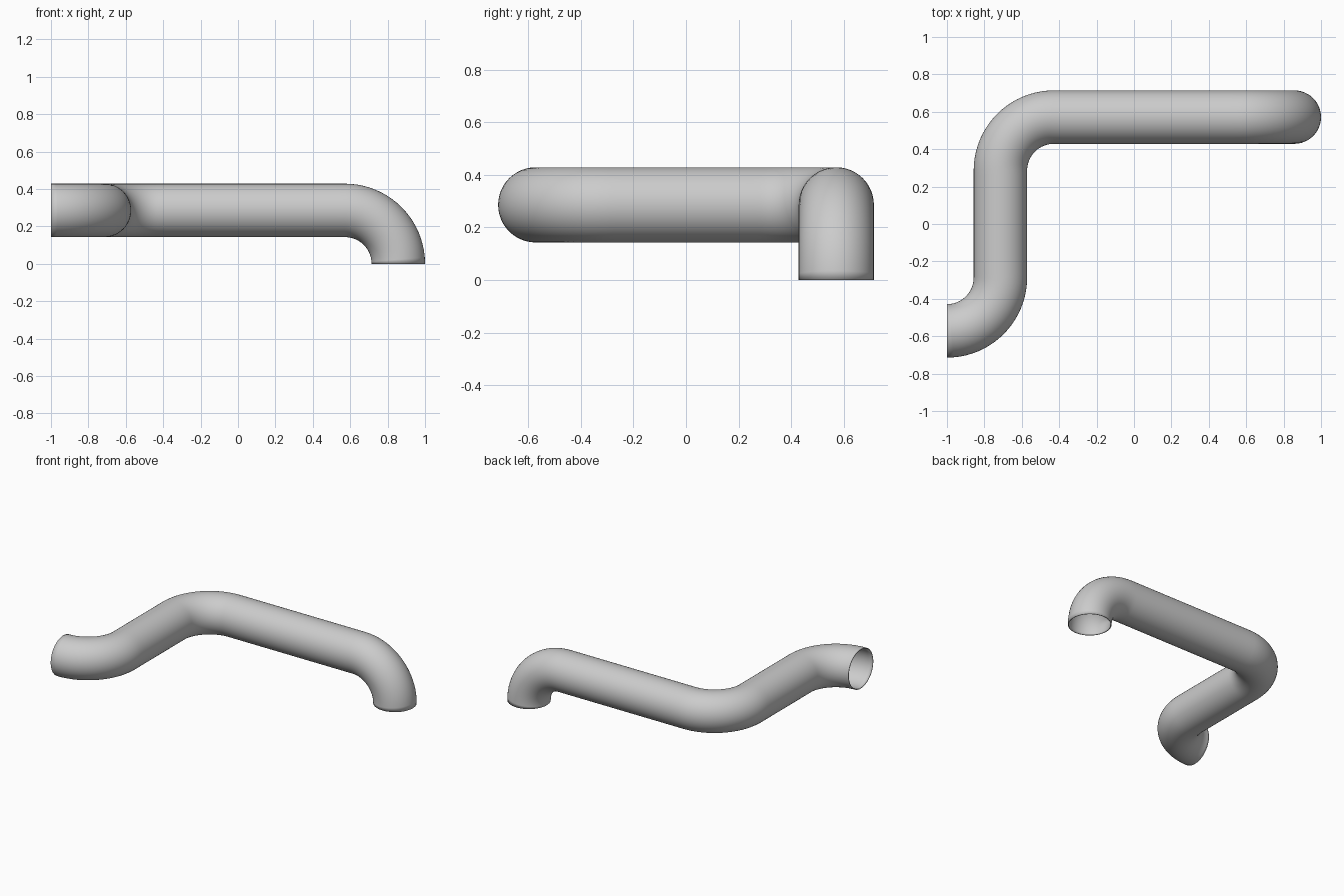
import bpy
from mathutils import Vector

if "Cube" in bpy.data.objects:
    bpy.data.objects.remove(bpy.data.objects["Cube"])

R = 2 / 7          # bend radius
TUBE = 1 / 7       # pipe outer radius
K = 0.5523 * R     # handle length of a quarter bend
WALL = 0.006

# centre-line: (point, direction of travel, handle in, handle out)
X, Y, DOWN = Vector((1, 0, 0)), Vector((0, 1, 0)), Vector((0, 0, -1))
path = [
    ((-1, -2 * R, R), X, K, K),
    ((-1 + R, -R, R), Y, K, 0.19),
    ((-1 + R, R, R), Y, 0.19, K),
    ((-1 + 2 * R, 2 * R, R), X, K, 0.33),
    ((1 - 1.5 * R, 2 * R, R), X, 0.33, K),
    ((1 - TUBE, 2 * R, 0), DOWN, K, K),
]

# swept pipe
curve = bpy.data.curves.new("pipe", 'CURVE')
curve.dimensions = '3D'
curve.resolution_u = 20
curve.bevel_depth = TUBE
curve.bevel_resolution = 22
curve.use_fill_caps = False
spline = curve.splines.new('BEZIER')
spline.bezier_points.add(len(path) - 1)
for bp, (co, d, h_in, h_out) in zip(spline.bezier_points, path):
    bp.handle_left_type = bp.handle_right_type = 'FREE'
    bp.co = co
    bp.handle_left = Vector(co) - d * h_in
    bp.handle_right = Vector(co) + d * h_out
pipe = bpy.data.objects.new("pipe", curve)
bpy.context.collection.objects.link(pipe)
bpy.context.view_layer.objects.active = pipe
pipe.select_set(True)
bpy.ops.object.convert(target='MESH')
pipe = bpy.context.object
pipe.name = "pipe"

# outward normals, then a thin wall going inwards with open ends
mesh = pipe.data
p = mesh.polygons[0]
centre = Vector((-1, -2 * R, R))
if p.normal.dot(p.center - centre) < 0:
    mesh.flip_normals()
wall = pipe.modifiers.new("wall", 'SOLIDIFY')
wall.thickness = WALL
wall.offset = -1
bpy.ops.object.shade_smooth_by_angle(angle=0.7)
